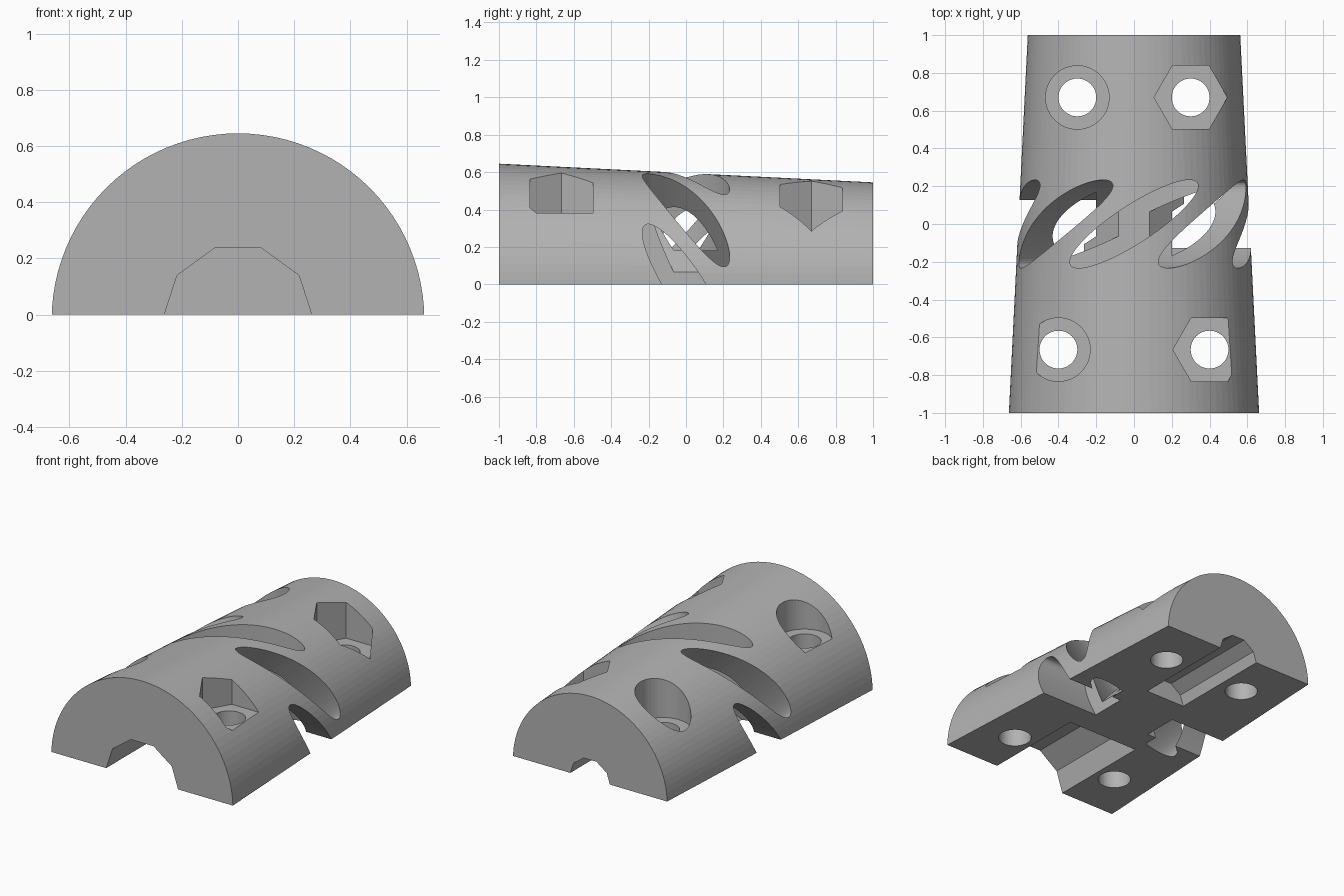
import bpy, bmesh
from math import cos, sin, pi, radians
from mathutils import Matrix, Vector

if "Cube" in bpy.data.objects:
    bpy.data.objects.remove(bpy.data.objects["Cube"], do_unlink=True)

AXIS_Z = -0.018   # the cone axis lies just under the flat parting face
ALONG_Y = Matrix.Translation((0, 0, AXIS_Z)) @ Matrix.Rotation(-pi / 2, 4, 'X')

grey = bpy.data.materials.new("plain grey")
grey.use_nodes = True
colour = (0.45, 0.45, 0.45, 1)
grey.diffuse_color = colour
grey.node_tree.nodes["Principled BSDF"].inputs["Base Color"].default_value = colour


def prism(name, sides, bottom, top, z0, z1, matrix):
    """Capped prism or frustum; bottom and top are (x radius, y radius)."""
    bm = bmesh.new()
    rings = []
    for (rx, ry), z in ((bottom, z0), (top, z1)):
        angles = [2 * pi * i / sides for i in range(sides)]
        rings.append([bm.verts.new((rx * cos(a), ry * sin(a), z)) for a in angles])
    low, high = rings
    bm.faces.new(low[::-1])
    bm.faces.new(high)
    for i in range(sides):
        j = (i + 1) % sides
        bm.faces.new((low[i], low[j], high[j], high[i]))
    bm.transform(matrix)
    mesh = bpy.data.meshes.new(name)
    bm.to_mesh(mesh)
    bm.free()
    mesh.materials.append(grey)
    obj = bpy.data.objects.new(name, mesh)
    bpy.context.collection.objects.link(obj)
    return obj


def cut(target, cutter):
    mod = target.modifiers.new("cut", 'BOOLEAN')
    mod.operation = 'DIFFERENCE'
    mod.solver = 'EXACT'
    mod.object = cutter
    bpy.context.view_layer.objects.active = target
    bpy.ops.object.modifier_apply(modifier=mod.name)
    bpy.data.objects.remove(cutter, do_unlink=True)


# Tapered half-round shell
body = prism("clamp_half", 96, (0.663, 0.663), (0.563, 0.563), -1, 1, ALONG_Y)
cut(body, prism("lower_cutter", 4, (3, 3), (3, 3), -2, 0, Matrix.Rotation(pi / 4, 4, 'Z')))

# Ten-sided sockets: wide at the front, narrow at the back
for radius, y0, y1 in ((0.268, -1.2, -0.3), (0.15, 0.3, 1.2)):
    cut(body, prism("socket_cutter", 10, (radius, radius), (radius, radius), y0, y1, ALONG_Y))

# Slanted oval slots spaced around the axis, leaving an eight-sided core
for step in range(5):
    a = radians(45 * step)
    frame = Matrix((Vector((sin(a), 0, -cos(a))), Vector((0, 1, 0)),
                    Vector((cos(a), 0, sin(a))))).transposed().to_4x4()
    place = Matrix.Translation((0, 0, AXIS_Z)) @ frame @ Matrix.Rotation(radians(33), 4, 'Z')
    cut(body, prism("slot_cutter", 64, (0.4, 0.1), (0.4, 0.1), 0.2, 0.9, place))

# Bolt holes with hexagonal nut pockets on one side and round head pockets on the other
for x, y, floor in ((0.4, -0.665, 0.38), (0.3, 0.67, 0.28)):
    for side, sides, radius in ((1, 6, 0.194), (-1, 48, 0.168)):
        place = Matrix.Translation((side * x, y, 0))
        cut(body, prism("pocket_cutter", sides, (radius, radius), (radius, radius), floor, 0.9, place))
        cut(body, prism("bolt_cutter", 48, (0.1, 0.1), (0.1, 0.1), -0.2, 0.8, place))
